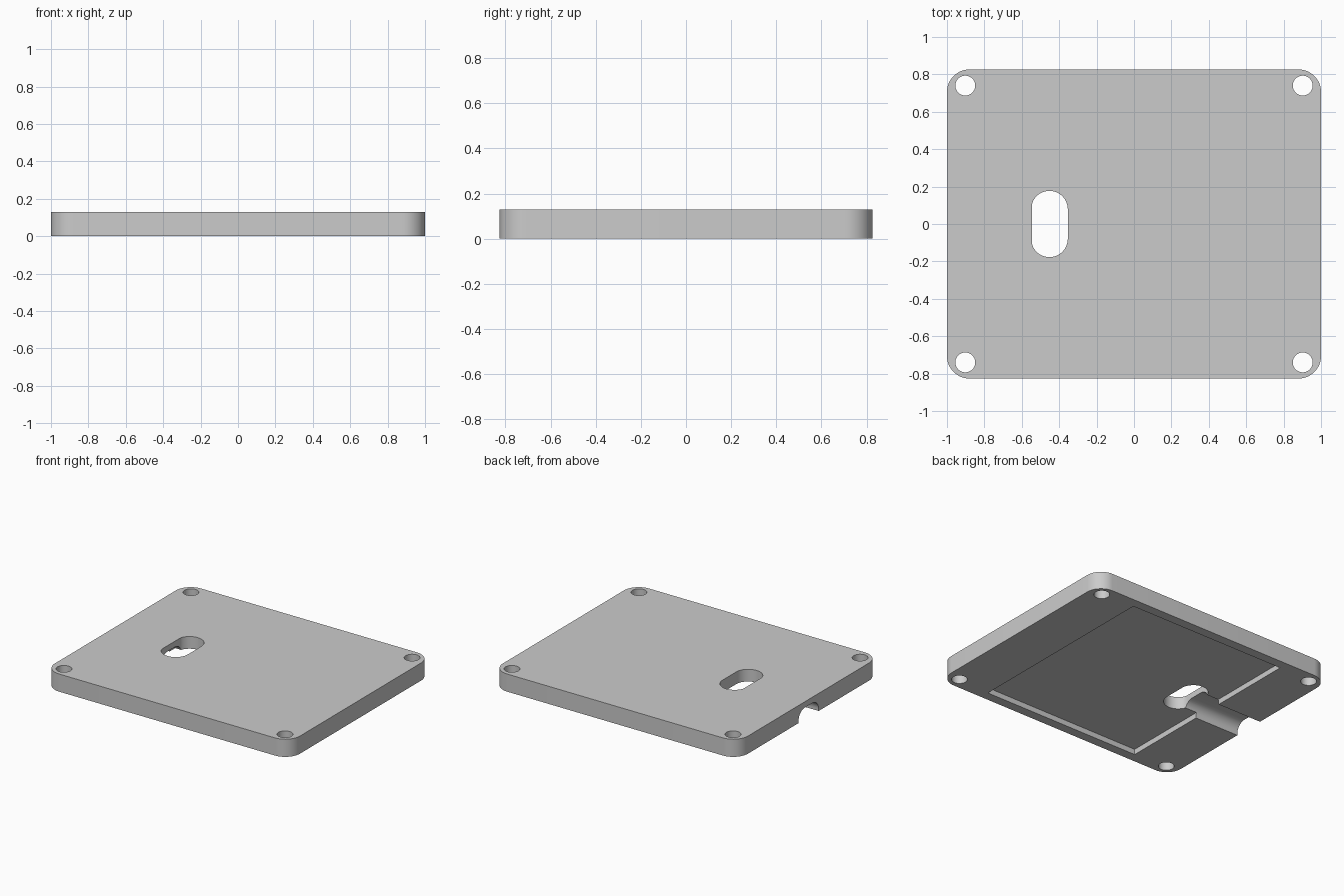
import bpy, bmesh, math
from mathutils import Matrix

if "Cube" in bpy.data.objects:
    bpy.data.objects.remove(bpy.data.objects["Cube"], do_unlink=True)

HALF_X, HALF_Y, HEIGHT = 1.0, 0.826, 0.13
SEGMENTS = 12

grey = bpy.data.materials.new("plate grey")
grey.use_nodes = True
colour = (0.6, 0.6, 0.6, 1)
grey.diffuse_color = colour
grey.node_tree.nodes["Principled BSDF"].inputs["Base Color"].default_value = colour


def rounded(cx, cy, hx, hy, r):
    """Outline of a rounded rectangle, counter-clockwise."""
    if r == 0:
        return [(cx + sx * hx, cy + sy * hy) for sx, sy in ((1, 1), (-1, 1), (-1, -1), (1, -1))]
    points = []
    for q, (sx, sy) in enumerate(((1, 1), (-1, 1), (-1, -1), (1, -1))):
        for i in range(SEGMENTS + 1):
            a = (q + i / SEGMENTS) * math.pi / 2
            points.append((cx + sx * (hx - r) + r * math.cos(a),
                           cy + sy * (hy - r) + r * math.sin(a)))
    return points


def prism(name, outline, low, high, matrix=Matrix()):
    """Extrude an outline from low to high, then place it by the matrix."""
    bm = bmesh.new()
    base = bm.faces.new([bm.verts.new((x, y, low)) for x, y in outline])
    top = bmesh.ops.extrude_face_region(bm, geom=[base])["geom"]
    bmesh.ops.translate(bm, vec=(0, 0, high - low),
                        verts=[g for g in top if isinstance(g, bmesh.types.BMVert)])
    bmesh.ops.remove_doubles(bm, verts=bm.verts[:], dist=0.0001)
    bmesh.ops.recalc_face_normals(bm, faces=bm.faces[:])
    bmesh.ops.transform(bm, matrix=matrix, verts=bm.verts[:])
    mesh = bpy.data.meshes.new(name)
    bm.to_mesh(mesh)
    bm.free()
    mesh.materials.append(grey)
    obj = bpy.data.objects.new(name, mesh)
    bpy.context.collection.objects.link(obj)
    return obj


# Rounded cover plate
plate = prism("cover_plate", rounded(0, 0, HALF_X, HALF_Y, 0.12), 0, HEIGHT)

# Shallow pocket in the underside
cutters = [prism("pocket_cutter", rounded(0, 0, 0.64, 0.756, 0), -0.1, 0.04)]

# Cable channel with a rounded ceiling, running from the side to the slot
along_x = Matrix(((0, 0, 1, 0), (1, 0, 0, 0), (0, 1, 0, 0), (0, 0, 0, 1)))
cutters.append(prism("channel_cutter", rounded(0, -0.055, 0.118, 0.142, 0.075),
                     -1.1, -0.5, along_x))

# Cable slot through the plate, flattened on the channel side
slot = [(max(x, -0.545), y) for x, y in rounded(-0.452, 0, 0.098, 0.177, 0.098)]
cutters.append(prism("slot_cutter", slot, -0.1, 0.3))

# Screw holes in the corners
for sx in (-1, 1):
    for sy in (-1, 1):
        cutters.append(prism("screw_hole_cutter",
                             rounded(sx * 0.902, sy * 0.74, 0.053, 0.053, 0.053), -0.1, 0.3))

# Cut the plate and discard the cutters
bpy.ops.object.select_all(action="DESELECT")
plate.select_set(True)
bpy.context.view_layer.objects.active = plate
for cutter in cutters:
    cutter.hide_render = True
    mod = plate.modifiers.new("cut", "BOOLEAN")
    mod.operation = "DIFFERENCE"
    mod.solver = "EXACT"
    mod.object = cutter
    bpy.ops.object.modifier_apply(modifier=mod.name)
    bpy.data.objects.remove(cutter, do_unlink=True)

bpy.ops.object.shade_smooth_by_angle(angle=math.radians(30))
